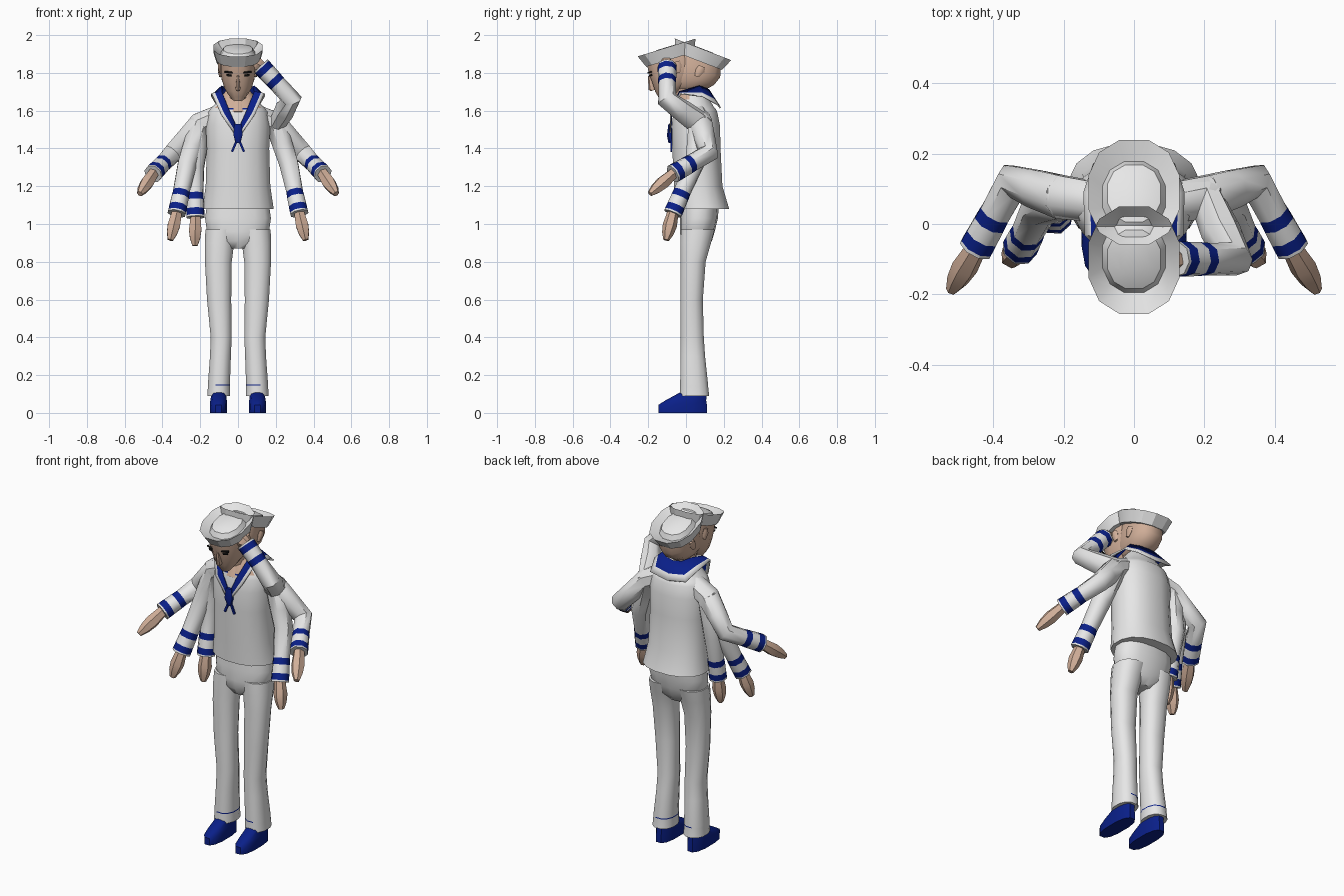
import bpy, bmesh, math
from mathutils import Vector, Matrix

if "Cube" in bpy.data.objects:
    bpy.data.objects.remove(bpy.data.objects["Cube"])


def material(name, rgb):
    m = bpy.data.materials.new(name)
    m.diffuse_color = (*rgb, 1)
    m.use_nodes = True
    m.node_tree.nodes["Principled BSDF"].inputs["Base Color"].default_value = m.diffuse_color
    return m


WHITE, BLUE, SKIN, BLACK = 0, 1, 2, 3
MATS = [material("white cloth", (0.8, 0.8, 0.8)), material("navy blue", (0.003, 0.014, 0.25)),
        material("skin", (0.64, 0.43, 0.32)), material("black", (0.01, 0.01, 0.01))]


def finish(name, bm, matrix=None, angle=45):
    bmesh.ops.recalc_face_normals(bm, faces=bm.faces[:])
    if matrix:
        bm.transform(matrix)
    me = bpy.data.meshes.new(name)
    bm.to_mesh(me)
    bm.free()
    for m in MATS:
        me.materials.append(m)
    me.shade_smooth()
    me.set_sharp_from_angle(angle=math.radians(angle))
    ob = bpy.data.objects.new(name, me)
    bpy.context.collection.objects.link(ob)
    return ob


def loft(name, rings, rule, closed=True, matrix=None, angle=45):
    """Skin a list of rings; rule(row, column, centre) gives the colour."""
    bm = bmesh.new()
    vs = [[bm.verts.new(p) for p in r] for r in rings]
    n = len(rings[0])
    for i in range(len(vs) - 1):
        for j in range(n if closed else n - 1):
            k = (j + 1) % n
            f = bm.faces.new((vs[i][j], vs[i][k], vs[i + 1][k], vs[i + 1][j]))
            f.material_index = rule(i, j, f.calc_center_median())
    if closed:
        for i, r in ((0, vs[0]), (len(vs) - 2, vs[-1])):
            f = bm.faces.new(r)
            f.material_index = rule(i, 0, f.calc_center_median())
    return finish(name, bm, matrix, angle)


def ring(z, cx, cy, hx, hy, n=12, p=2.3):
    pts = []
    for k in range(n):
        a = 2 * math.pi * (k + 0.5) / n
        c, s = math.cos(a), math.sin(a)
        pts.append(Vector((cx + hx * math.copysign(abs(c) ** (2 / p), c),
                           cy + hy * math.copysign(abs(s) ** (2 / p), s), z)))
    return pts


def stack(name, rows, rule, matrix=None, n=12, p=2.3, angle=45):
    return loft(name, [ring(*r, n=n, p=p) for r in rows], rule, matrix=matrix, angle=angle)


def tube(name, pts, radii, rule, n=8):
    pts = [Vector(p) for p in pts]
    rings, side, last = [], None, None
    for i, p in enumerate(pts):
        d1 = (p - pts[max(i - 1, 0)]).normalized()
        d2 = (pts[min(i + 1, len(pts) - 1)] - p).normalized()
        t = (d1 + d2).normalized()
        if side is None:
            side = t.cross(Vector((0, 1, 0))).normalized()
        else:
            side = last.rotation_difference(t) @ side
        last, up = t, t.cross(side)
        rings.append([p + radii[i] * (math.cos(a) * side + math.sin(a) * up)
                      for a in (2 * math.pi * (k + 0.5) / n for k in range(n))])
    return loft(name, rings, rule)


def plate(name, size, loc, rot, mat, matrix=Matrix()):
    bm = bmesh.new()
    bmesh.ops.create_cube(bm, size=1)
    for f in bm.faces:
        f.material_index = mat
    m = Matrix.Translation(loc) @ Matrix.Rotation(rot[0], 4, rot[1]) @ Matrix.Diagonal((*size, 1))
    return finish(name, bm, matrix @ m, 30)


def white(*_):
    return WHITE


def blue(*_):
    return BLUE


def skin(*_):
    return SKIN


# Jacket, with the bare throat and blue shirt trim at its top front
def jacket_rule(i, j, c):
    if c.z > 1.605 and c.y < 0.03 and abs(c.x) < 0.095:
        return BLUE if c.z < 1.616 else SKIN
    return WHITE


stack("jacket", [(1.08, 0, .085, .192, .146), (1.2, 0, .065, .174, .13), (1.4, 0, .055, .168, .13),
                 (1.52, 0, .052, .173, .13), (1.59, 0, .05, .16, .118), (1.607, 0, .048, .15, .112),
                 (1.615, 0, .045, .142, .107), (1.66, 0, .04, .1, .085), (1.71, 0, .03, .062, .062)],
      jacket_rule, n=16)

# Trousers and shoes
stack("trouser_hips", [(.87, 0, .05, .05, .055), (.91, 0, .055, .13, .082), (.96, 0, .06, .168, .092),
                       (1.03, 0, .069, .178, .1), (1.12, 0, .075, .165, .1)], white, n=14, p=2.4)
for s, side in ((-1, "right"), (1, "left")):
    stack(side + "_trouser_leg",
          [(.09, s * .102, .045, .062, .08), (.145, s * .101, .043, .06, .076),
           (.151, s * .101, .043, .06, .076), (.3, s * .093, .036, .057, .067),
           (.4, s * .089, .033, .057, .063), (.6, s * .1, .03, .066, .061),
           (.8, s * .104, .038, .073, .068), (.9, s * .098, .052, .08, .083),
           (.97, s * .09, .062, .085, .092)],
          lambda i, j, c: BLUE if .145 < c.z < .151 and abs(c.x) < .12 else WHITE)
    stack(side + "_shoe", [(0, s * .103, -.018, .046, .132), (.042, s * .103, -.018, .047, .132),
                           (.065, s * .103, -.002, .045, .112), (.11, s * .102, .04, .038, .07)],
          blue, p=2.6)

# Sailor collar: a strip from the V at the chest round the back of the neck
inner = [(0, -.08, 1.50), (.045, -.078, 1.60), (.085, -.035, 1.70), (.085, .07, 1.73),
         (.05, .11, 1.715), (0, .12, 1.71)]
outer = [(0, -.086, 1.45), (.09, -.08, 1.58), (.139, -.03, 1.69), (.142, .09, 1.675),
         (.115, .17, 1.63), (0, .182, 1.615)]
path = list(zip(inner, outer))
full = path + [((-a[0], *a[1:]), (-b[0], *b[1:])) for a, b in path[-2:0:-1]] + [path[0]]
collar = loft("sailor_collar",
              [[Vector(a).lerp(Vector(b), t) for t in (0, .66, 1)] for a, b in full],
              lambda i, j, c: BLUE if j == 0 else WHITE, closed=False)
mod = collar.modifiers.new("thickness", "SOLIDIFY")
mod.thickness = 0.008
mod.offset = 0

# Neckerchief knot and tails
stack("neckerchief_knot", [(1.43, 0, -.08, .012, .014), (1.47, 0, -.085, .026, .017),
                           (1.53, 0, -.08, .02, .014)], blue, n=8)
for s in (-1, 1):
    plate("neckerchief_tail", (.012, .009, .07), (s * .018, -.078, 1.415), (-s * .4, 'Y'), BLUE)


# Arms: shoulder, elbow, wrist and fingertip, with two blue cuff bands
def arm(name, s, elbow, wrist, tip):
    sh, el, wr, ti = (Vector((s * p[0], p[1], p[2])) for p in ((.2, .075, 1.53), elbow, wrist, tip))
    d = (el - wr).normalized()
    pts = [Vector((s * .09, .06, 1.58)), sh, sh.lerp(el, .55), el]
    pts += [wr + d * k for k in (.13, .094, .046, .01, 0)]
    tube(name + "_sleeve", pts, [.06, .066, .058, .054, .047, .049, .05, .051, .051],
         lambda i, j, c: BLUE if i in (4, 6) else WHITE)
    tube(name + "_hand", [wr.lerp(ti, k) for k in (-.1, .15, .45, .75, 1)],
         [.03, .033, .038, .031, .016], skin, n=6)


for s, side in ((-1, "right"), (1, "left")):
    arm(side + "_spread_arm", s, (.345, .12, 1.375), (.45, -.07, 1.265), (.52, -.19, 1.16))
    arm(side + "_hanging_arm", s, (.268, .045, 1.32), (.325, -.07, 1.055), (.358, -.105, .915))
arm("right_straight_arm", -1, (.23, .07, 1.3), (.225, .02, 1.035), (.228, 0, .885))
arm("left_saluting_arm", 1, (.285, -.1, 1.66), (.12, -.1, 1.838), (.075, -.11, 1.865))


# Two head poses, each turned about the neck
def head(name, degrees):
    m = Matrix.Translation((0, -.02, 1.65)) @ Matrix.Rotation(math.radians(degrees), 4, 'X')
    stack(name + "_neck", [(-.07, 0, .03, .06, .06), (.03, 0, .03, .054, .056),
                           (.13, 0, .035, .054, .06)], skin, m)
    stack(name + "_face", [(.035, 0, -.078, .03, .033), (.06, 0, -.05, .054, .067),
                           (.09, 0, -.02, .075, .105), (.14, 0, .002, .09, .128),
                           (.19, 0, .008, .094, .138), (.25, 0, .002, .09, .126)], skin, m, p=2.4)
    stack(name + "_nose", [(.1, 0, -.128, .012, .018), (.112, 0, -.133, .014, .02),
                           (.18, 0, -.124, .007, .01)], skin, m, n=6)
    for s in (-1, 1):
        stack(name + "_ear", [(.15, s * .094, .025, .006, .012), (.185, s * .096, .03, .012, .024),
                              (.21, s * .096, .032, .008, .018)], skin, m, n=6)
        plate(name + "_brow", (.042, .009, .008), (s * .05, -.12, .197), (s * .35, 'Z'), BLACK, m)
        plate(name + "_eye", (.026, .009, .009), (s * .048, -.12, .18), (s * .35, 'Z'), BLACK, m)
    # Round cap with an upturned brim and a low crown inside it
    stack(name + "_cap", [(.23, 0, .004, .115, .137), (.296, 0, .004, .134, .165),
                          (.262, 0, .004, .092, .11), (.288, 0, .004, .078, .09),
                          (.298, 0, .004, .045, .055)], white, m, angle=30)


head("raised_head", -21)
head("lowered_head", 17)
